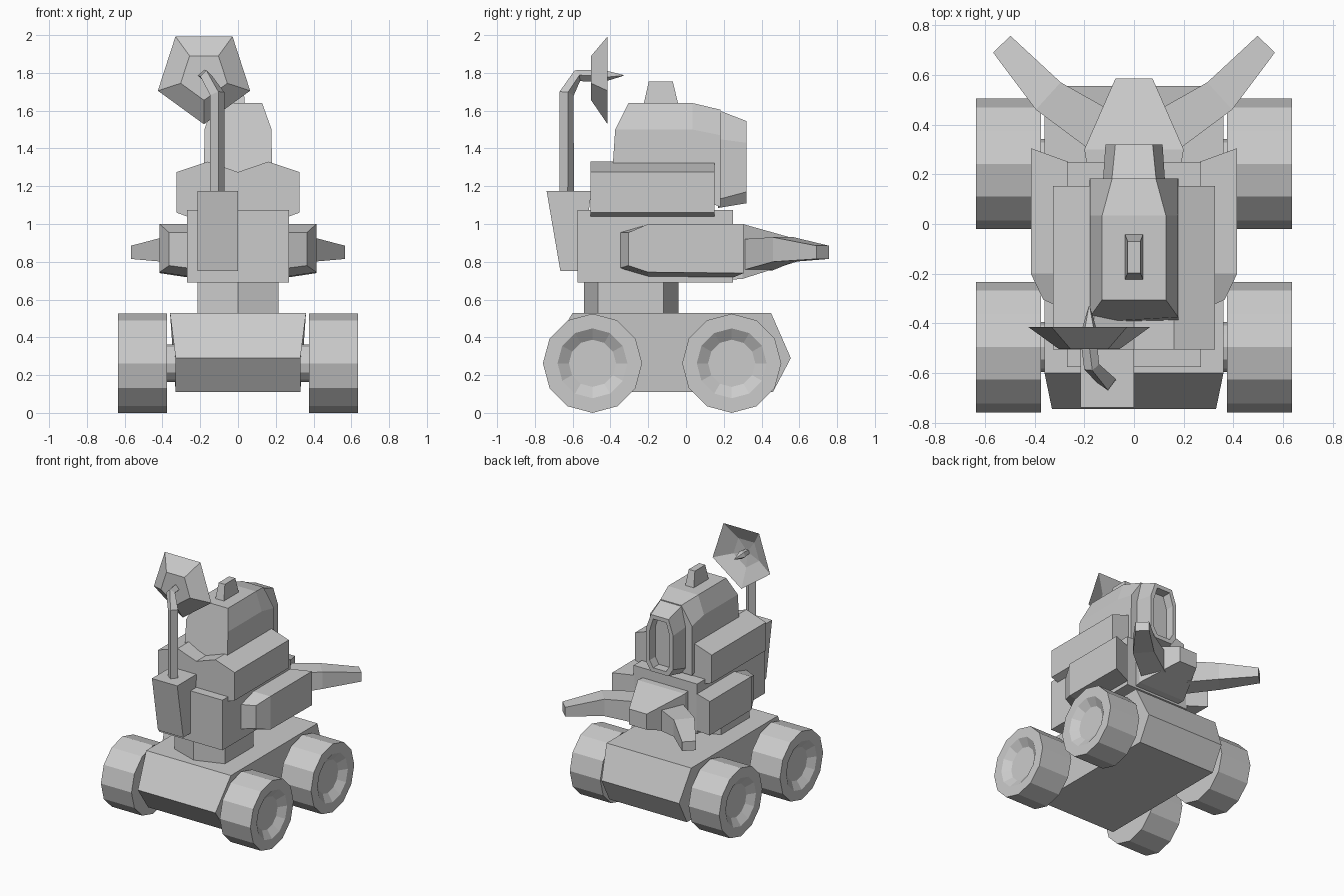
import bpy, bmesh, math
from mathutils import Vector

if "Cube" in bpy.data.objects:
    bpy.data.objects.remove(bpy.data.objects["Cube"])


def loft(name, rings, mirror=False):
    """Skin matching rings of points, cap both ends; optionally mirror across x."""
    bm = bmesh.new()
    vs = [[bm.verts.new(p) for p in r] for r in rings]
    for a, b in zip(vs, vs[1:]):
        for i in range(len(a)):
            j = (i + 1) % len(a)
            bm.faces.new((a[i], a[j], b[j], b[i]))
    bm.faces.new(vs[0])
    bm.faces.new(vs[-1])
    bmesh.ops.recalc_face_normals(bm, faces=bm.faces)
    me = bpy.data.meshes.new(name)
    bm.to_mesh(me)
    bm.free()
    ob = bpy.data.objects.new(name, me)
    bpy.context.collection.objects.link(ob)
    if mirror:
        ob.modifiers.new("mirror", 'MIRROR').use_clip = False
    return ob


def rect(x0, x1, y0, y1, z):
    return [(x0, y0, z), (x1, y0, z), (x1, y1, z), (x0, y1, z)]


def sym(half, y):
    """Closed xz outline from a right-hand half, at depth y."""
    return [(x, y, z) for x, z in half] + [(-x, y, z) for x, z in reversed(half)]


def circle_x(x, y, z, r, n=12):
    return [(x, y + r * math.sin(2 * math.pi * i / n), z + r * math.cos(2 * math.pi * i / n))
            for i in range(n)]


def pentagon(cx, cz, y, r):
    return [(cx + r * math.sin(2 * math.pi * i / 5), y, cz - r * math.cos(2 * math.pi * i / 5))
            for i in range(5)]


# Wheels with recessed hubs, and short axles
for tag, y in (("front", -0.495), ("rear", 0.242)):
    loft(tag + "_wheels", [circle_x(x, y, 0.2625, r) for x, r in
         ((0.375, 0.2625), (0.635, 0.2625), (0.635, 0.185), (0.595, 0.125))], True)
    loft(tag + "_axles", [circle_x(x, y, 0.2625, 0.1) for x in (0.3, 0.38)], True)

# Chassis: six-point side profile, wider at the top edge
side = [(-0.6, 0.53, 0.36), (0.45, 0.53, 0.36), (0.555, 0.29, 0.33),
        (0.46, 0.11, 0.33), (-0.62, 0.11, 0.33), (-0.745, 0.29, 0.33)]
loft("chassis", [[(s * w, y, z) for y, z, w in side] for s in (-1, 1)])

# Waist: stretched hexagon
hexa = [(0, -0.54), (0.215, -0.465), (0.215, -0.12), (0, -0.04), (-0.215, -0.12), (-0.215, -0.465)]
loft("waist", [[(x, y, z) for x, y in hexa] for z in (0.53, 0.69)])

# Torso: lower block and shoulder yoke with a V on top
loft("lower_torso", [rect(-0.27, 0.27, -0.575, 0.25, z) for z in (0.69, 1.075)])
yoke = [(0, 1.05), (0.16, 1.0), (0.325, 1.06), (0.325, 1.275), (0.16, 1.33), (0, 1.275),
        (-0.16, 1.33), (-0.325, 1.275), (-0.325, 1.06), (-0.16, 1.0)]
loft("shoulder_yoke", [[(x, y, z) for x, z in yoke] for y in (-0.505, 0.152)])

# Head shell
back = [(0.18, -0.395, 1.2), (0.178, -0.375, 1.5), (0.128, -0.305, 1.64)]
loft("head", [
    back + [(-x, y, z) for x, y, z in reversed(back)],
    sym([(0.18, 1.15), (0.178, 1.5), (0.128, 1.64)], 0.035),
    sym([(0.18, 1.09), (0.178, 1.47), (0.088, 1.605)], 0.183)])

# Visor hood with a recessed face opening
front = [(0.075, 1.11), (0.115, 1.17), (0.115, 1.43), (0.075, 1.545)]
inner = [(0.055, 1.14), (0.085, 1.19), (0.085, 1.42), (0.055, 1.515)]
loft("visor_hood", [
    sym([(0.09, 1.085), (0.125, 1.13), (0.125, 1.45), (0.09, 1.603)], 0.17),
    sym(front, 0.32), sym(inner, 0.32), sym(inner, 0.25)])

# Knob on the head
loft("head_knob", [rect(-0.037, 0.037, -0.225, -0.04, 1.63),
                   rect(-0.026, 0.026, -0.197, -0.07, 1.755)])

# Pack on one side of the front, carrying the mast
loft("pack", [rect(-0.215, 0, -0.665, -0.56, 0.75), rect(-0.215, 0, -0.738, -0.5, 1.175)])

# Bent four-sided mast
path = [Vector(p) for p in ((-0.11, -0.632, 1.15), (-0.11, -0.632, 1.69),
                            (-0.17, -0.575, 1.785), (-0.18, -0.49, 1.785))]
rings = []
for i, p in enumerate(path):
    t = (path[min(i + 1, 3)] - p).normalized() + (p - path[max(i - 1, 0)]).normalized()
    t.normalize()
    u = Vector((1, 0.15, 0))
    u = (u - u.dot(t) * t).normalized()
    v = t.cross(u)
    r = 0.039 if i < 2 else 0.032
    rings.append([p + r * (math.cos(k * math.pi / 2) * u + math.sin(k * math.pi / 2) * v)
                  for k in range(4)])
loft("mast", rings)

# Pentagonal dish and its feed spike
loft("dish", [pentagon(-0.18, 1.785, y, r) for y, r in
              ((-0.502, 0.13), (-0.415, 0.257), (-0.475, 0.115), (-0.485, 0.03))])
loft("dish_spike", [pentagon(-0.18, 1.787, y, r) for y, r in
                    ((-0.49, 0.02), (-0.42, 0.03), (-0.332, 0.003))])

# Side pods, tapered toward the front
def pod_ring(yi, yo, x, zi, zo, t):
    return [(0.25, yi, zi), (x, yo, zo), (x, yo, t), (0.25, yi, t)]

loft("side_pods", [pod_ring(-0.355, -0.305, 0.365, 0.765, 0.78, 0.955),
                   pod_ring(-0.2, -0.2, 0.415, 0.72, 0.745, 1.0),
                   pod_ring(0.245, 0.305, 0.415, 0.715, 0.74, 1.0)], True)

# Rear wedge with two spreading prongs
loft("wedge", [sym([(0.19, 0.705), (0.19, 1.0)], 0.24),
               sym([(0.2, 0.71), (0.2, 1.0)], 0.3),
               sym([(0.075, 0.8), (0.075, 0.92)], 0.585)])


def prong_ring(a, b, lo, hi):
    return [(*a, lo), (*b, lo), (*b, hi), (*a, hi)]

loft("prongs", [prong_ring((0.1, 0.46), (0.18, 0.3), 0.755, 0.92),
                prong_ring((0.295, 0.57), (0.395, 0.46), 0.8, 0.93),
                prong_ring((0.497, 0.757), (0.567, 0.69), 0.815, 0.885)], True)
